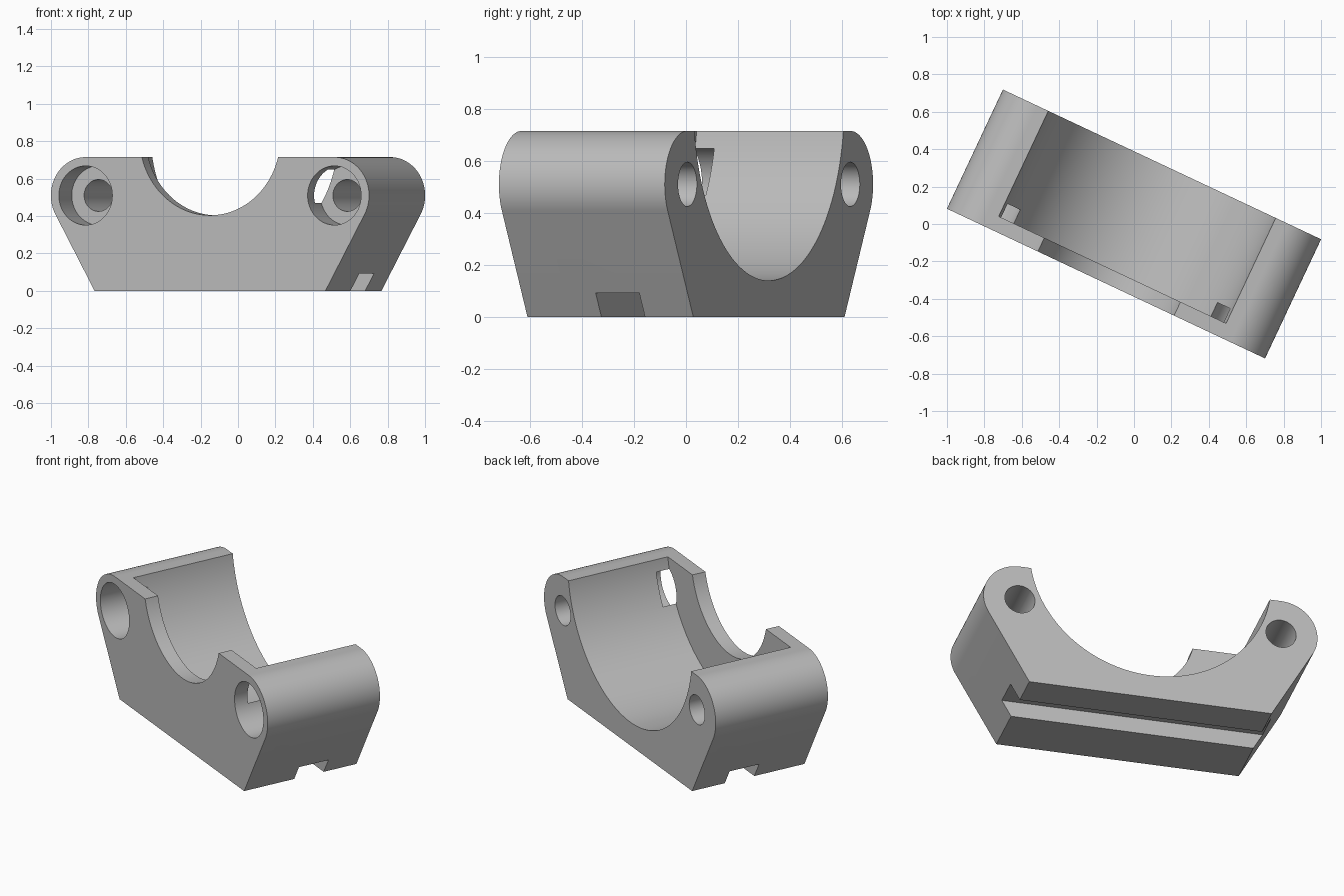
import bpy, bmesh, math

if "Cube" in bpy.data.objects:
    bpy.data.objects.remove(bpy.data.objects["Cube"])

YAW = -25.2          # block is turned in plan
HALF_DEPTH = 0.352
LUG_X, LUG_Z, LUG_R = 0.735, 0.51, 0.205
BORE_Z = 0.82

grey = bpy.data.materials.new("light grey")
grey.diffuse_color = (0.5, 0.5, 0.5, 1)
grey.use_nodes = True
grey.node_tree.nodes["Principled BSDF"].inputs["Base Color"].default_value = grey.diffuse_color


def arc(cx, cz, r, a0, a1, n):
    return [(cx + r * math.cos(math.radians(a0 + (a1 - a0) * i / n)),
             cz + r * math.sin(math.radians(a0 + (a1 - a0) * i / n)))
            for i in range(n + 1)]


def prism(name, profile, y0, y1):
    """Extrude an (x, z) outline along y."""
    bm = bmesh.new()
    face = bm.faces.new([bm.verts.new((x, y0, z)) for x, z in profile])
    ext = bmesh.ops.extrude_face_region(bm, geom=[face])
    verts = [v for v in ext["geom"] if isinstance(v, bmesh.types.BMVert)]
    bmesh.ops.translate(bm, verts=verts, vec=(0, y1 - y0, 0))
    bmesh.ops.recalc_face_normals(bm, faces=bm.faces[:])
    me = bpy.data.meshes.new(name)
    bm.to_mesh(me)
    bm.free()
    me.materials.append(grey)
    ob = bpy.data.objects.new(name, me)
    bpy.context.collection.objects.link(ob)
    return ob


def cylinder(name, x, z, r, y0, y1, n):
    return prism(name, arc(x, z, r, 0, 360, n)[:-1], y0, y1)


# Body outline: tapered foot with rounded upper corners
right = [(0.682, 0)] + arc(LUG_X, LUG_Z, LUG_R, -29.5, 90, 32)
left = [(-x, z) for x, z in reversed(right)]
body = prism("clamp_block", right + left, -HALF_DEPTH, HALF_DEPTH)

# Main bore, front wall opening and the groove under the foot
cutters = [
    cylinder("main_bore", 0, BORE_Z, 0.68, -0.271, 0.5, 160),
    cylinder("wall_opening", 0, BORE_Z, 0.416, -0.5, 0, 128),
    prism("foot_groove", [(-1.2, -0.1), (1.2, -0.1), (1.2, 0.092), (-1.2, 0.092)],
          -0.038, 0.147),
]
# Bolt holes with counterbores that break into the main bore
for side, s in (("left", -1), ("right", 1)):
    cutters.append(cylinder(side + "_counterbore", s * LUG_X, LUG_Z, 0.158, -0.5, -0.19, 64))
    cutters.append(cylinder(side + "_bolt_hole", s * LUG_X, LUG_Z, 0.085, -0.4, 0.5, 48))

bpy.context.view_layer.objects.active = body
body.select_set(True)
for c in cutters:
    mod = body.modifiers.new(c.name, 'BOOLEAN')
    mod.operation = 'DIFFERENCE'
    mod.solver = 'EXACT'
    mod.object = c
    bpy.ops.object.modifier_apply(modifier=mod.name)
for c in cutters:
    bpy.data.objects.remove(c, do_unlink=True)

bpy.ops.object.shade_smooth_by_angle(angle=math.radians(25))
body.rotation_euler.z = math.radians(YAW)
